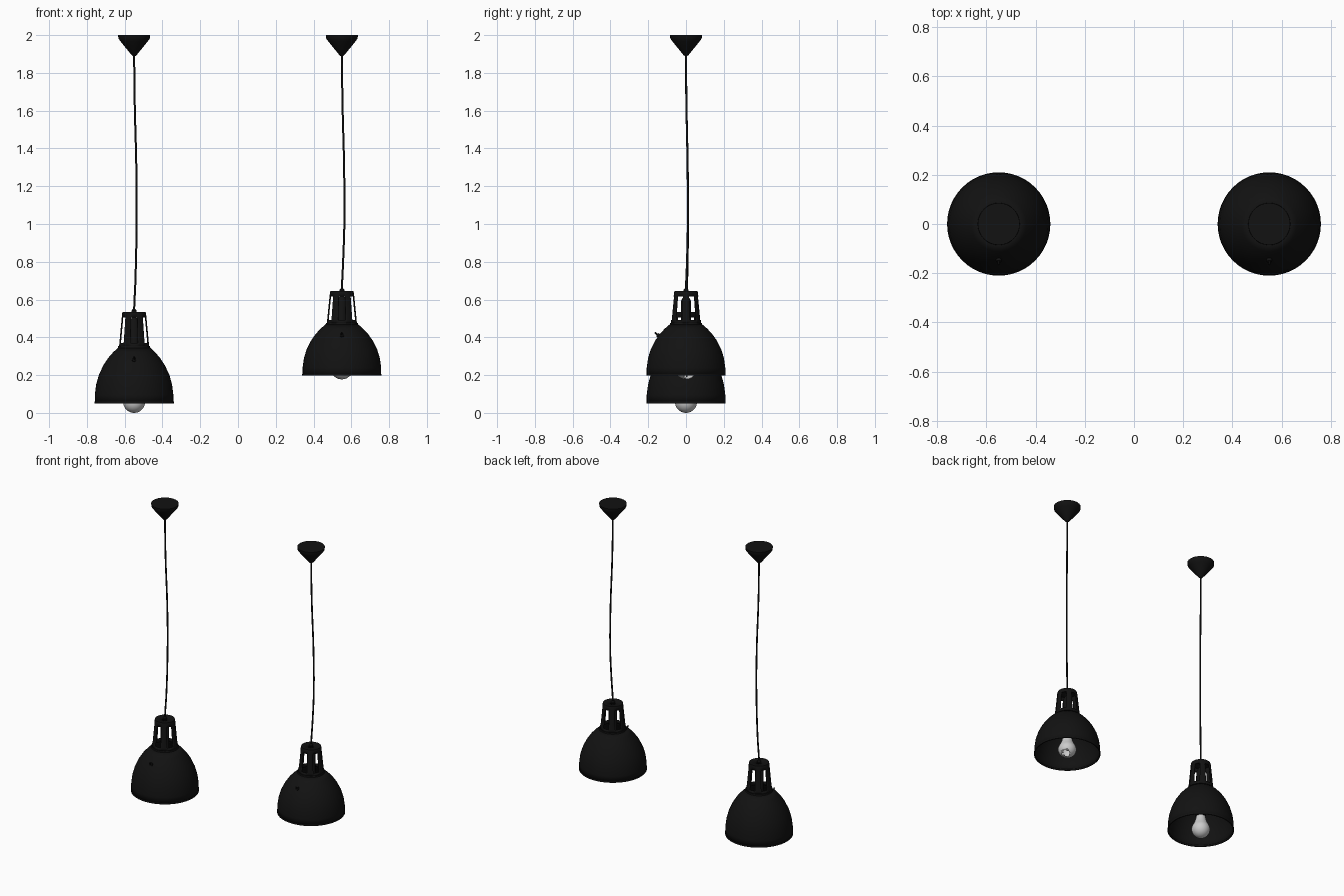
import bpy, bmesh, math, random
from mathutils import Vector

if "Cube" in bpy.data.objects:
    bpy.data.objects.remove(bpy.data.objects["Cube"])

random.seed(4)
SEG = 48
black = bpy.data.materials.new("black_enamel")
black.diffuse_color = (0.006, 0.006, 0.006, 1)
black.use_nodes = True
black.node_tree.nodes["Principled BSDF"].inputs["Base Color"].default_value = black.diffuse_color


def finish(bm, name, mat=black, wall=0, angle=35):
    me = bpy.data.meshes.new(name)
    bm.to_mesh(me)
    bm.free()
    ob = bpy.data.objects.new(name, me)
    bpy.context.collection.objects.link(ob)
    if mat:
        me.materials.append(mat)
    if wall:
        m = ob.modifiers.new("wall", 'SOLIDIFY')
        m.thickness = wall
        m.offset = -1
    bpy.ops.object.select_all(action='DESELECT')
    ob.select_set(True)
    bpy.context.view_layer.objects.active = ob
    bpy.ops.object.shade_smooth_by_angle(angle=math.radians(angle))
    return ob


def lathe(profile, x, fz, skip=None, seg=SEG):
    """Revolve (radius, z) points, listed from the bottom up."""
    bm = bmesh.new()
    rows = [[bm.verts.new((x + r * math.cos(2 * math.pi * i / seg),
                           r * math.sin(2 * math.pi * i / seg), fz(z)))
             for i in range(seg)] for r, z in profile]
    for k in range(len(rows) - 1):
        for i in range(seg):
            if skip and skip(k, i):
                continue
            j = (i + 1) % seg
            bm.faces.new((rows[k][i], rows[k][j], rows[k + 1][j], rows[k + 1][i]))
    bmesh.ops.remove_doubles(bm, verts=bm.verts, dist=1e-5)
    return bm


def cord(name, pts, radius):
    cu = bpy.data.curves.new(name, 'CURVE')
    cu.dimensions = '3D'
    cu.bevel_depth = radius
    cu.bevel_resolution = 3
    cu.use_fill_caps = True
    sp = cu.splines.new('BEZIER')
    sp.bezier_points.add(len(pts) - 1)
    for b, p in zip(sp.bezier_points, pts):
        b.co = p
        b.handle_left_type = b.handle_right_type = 'AUTO'
    cu.materials.append(black)
    ob = bpy.data.objects.new(name, cu)
    bpy.context.collection.objects.link(ob)


def rod(name, a, b, r):
    a, b = Vector(a), Vector(b)
    bm = bmesh.new()
    bmesh.ops.create_cone(bm, cap_ends=True, segments=16, radius1=r, radius2=r,
                          depth=(b - a).length)
    q = Vector((0, 0, 1)).rotation_difference(b - a)
    for v in bm.verts:
        v.co = q @ v.co + (a + b) / 2
    finish(bm, name)


DOME = [(.208, .05), (.208, .095), (.201, .15), (.187, .20), (.164, .25),
        (.138, .29), (.112, .32), (.083, .347)]
NECK = [(.080, .345), (.078, .37), (.0655, .505), (.063, .527), (.061, .535), (.008, .535)]


def lamp(side, x, base, s, bulb_lift, broken):
    fz = lambda z: base + (z - .05) * s
    keep = lambda z: z

    # ceiling canopy
    finish(lathe([(0, 1.89), (.008, 1.89), (.014, 1.895), (.073, 1.968), (.083, 1.982),
                  (.085, 2.0), (0, 2.0)], x, keep), side + "_ceiling_canopy")

    # slightly wavy cord
    top = fz(.535)
    cord(side + "_cord", [(x, 0, 1.9), (x + .003, .002, 1.65), (x + .012, .009, 1.28),
                          (x + .013, .010, 1.0), (x + .007, .006, top + .17),
                          (x, 0, top), (x, 0, fz(.44))], .0055)

    # domed shade, rolled rim and collar
    finish(lathe(DOME, x, fz), side + "_shade_dome", wall=.005)
    finish(lathe([(.203, .05), (.210, .05), (.210, .06), (.203, .06), (.203, .05)], x, fz),
           side + "_shade_rim")
    finish(lathe([(.078, .343), (.086, .343), (.084, .353), (.076, .353), (.078, .343)], x, fz),
           side + "_collar")

    # neck with six vent slots, one facing the front
    finish(lathe(NECK, x, fz, skip=lambda k, i: k == 1 and (i - 34) % 8 < 4),
           side + "_vented_neck", wall=.006)
    finish(lathe([(0, .53), (.013, .53), (.013, .542), (.007, .55), (0, .55)], x, fz),
           side + "_cord_grip")

    # bulb socket
    finish(lathe([(0, .15), (.032, .15), (.032, .30), (.026, .32), (.026, .48),
                  (.012, .505), (0, .505)], x, fz), side + "_socket")

    # toggle switch on the front of the dome
    rod(side + "_switch_base", (x, -.135, fz(.275)), (x, -.153, fz(.284)), .011)
    rod(side + "_switch_lever", (x, -.150, fz(.282)), (x, -.165, fz(.298)), .004)

    # glass bulb: sphere that tapers into the socket
    R = .058
    prof = [(R * math.sin(a), R - R * math.cos(a))
            for a in [math.radians(d) for d in range(0, 121, 10)]]
    prof += [(.042, .102), (.034, .125), (.029, .150), (.029, .175)]
    prof = [(r, z + bulb_lift) for r, z in prof]
    bm = lathe(prof, x, fz, seg=32)
    if broken:
        # jagged hole on the underside
        hole = Vector((x + .026, .018, fz(bulb_lift + .010)))
        gone = [f for f in bm.faces
                if (f.calc_center_median() - hole).length < random.uniform(.018, .032)]
        bmesh.ops.delete(bm, geom=gone, context='FACES')
        finish(bm, side + "_broken_bulb", None, wall=.0015, angle=60)
        finish(lathe([(0, .075), (.004, .078), (.006, .11), (.012, .16), (0, .16)], x, fz,
                     seg=16), side + "_filament_stem", None)
    else:
        finish(bm, side + "_bulb", None, angle=60)


lamp("left", -.55, .05, 1.0, 0, False)
lamp("right", .55, .197, .924, .029, True)
